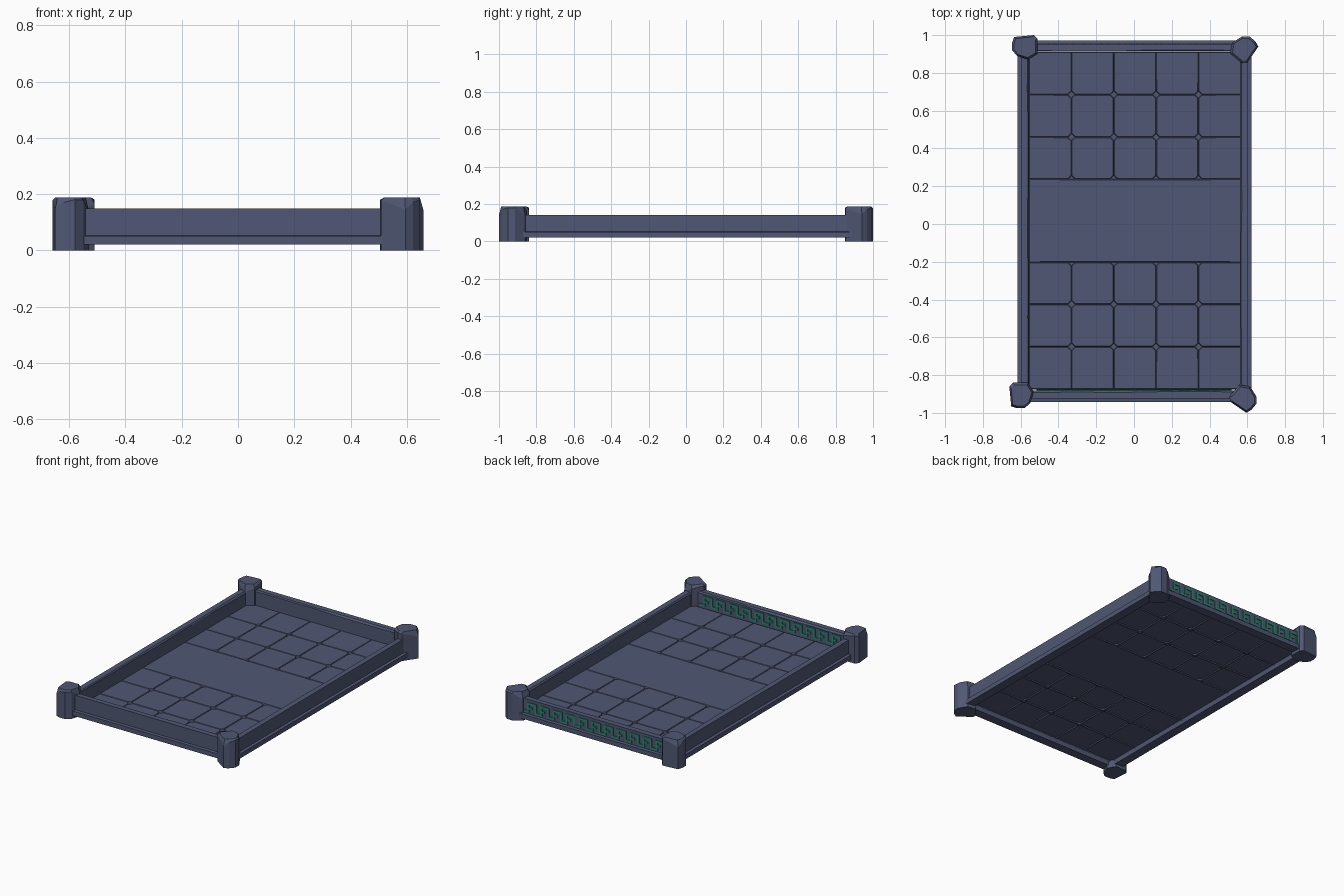
import bpy, bmesh, math, random
from mathutils import Matrix, Vector

if "Cube" in bpy.data.objects:
    bpy.data.objects.remove(bpy.data.objects["Cube"])

random.seed(4)

def material(name, rgb):
    m = bpy.data.materials.new(name)
    m.diffuse_color = (*rgb, 1)
    m.use_nodes = True
    m.node_tree.nodes["Principled BSDF"].inputs["Base Color"].default_value = m.diffuse_color
    return m

STONE = material("slate blue stone", (0.080, 0.097, 0.172))
GREEN = material("teal green inlay", (0.022, 0.240, 0.160))

def finish(name, bm, mat, fix=True):
    if fix:
        bmesh.ops.recalc_face_normals(bm, faces=bm.faces)
    me = bpy.data.meshes.new(name)
    bm.to_mesh(me)
    bm.free()
    me.materials.append(mat)
    ob = bpy.data.objects.new(name, me)
    bpy.context.collection.objects.link(ob)
    return ob

# Tiled floor: two 5 x 3 blocks of tiles around one plain middle panel
xs = [-0.555 + 0.224 * i for i in range(6)]
ys = [-0.875, -0.65, -0.425, -0.203, 0.238, 0.46, 0.685, 0.91]
bm = bmesh.new()
grid = [[bm.verts.new((x, y, 0.044)) for x in xs] for y in ys]
for j in range(7):
    if j == 3:
        bm.faces.new(grid[j] + grid[j + 1][::-1])
        continue
    for i in range(5):
        bm.faces.new((grid[j][i], grid[j][i + 1], grid[j + 1][i + 1], grid[j + 1][i]))
inner = [v for row in grid[1:-1] for v in row[1:-1]]
bmesh.ops.bevel(bm, geom=inner, offset=0.018, segments=1, affect='VERTICES')
tiles = [f for f in bm.faces if f.calc_area() > 0.01]
bmesh.ops.inset_individual(bm, faces=tiles, thickness=0.004, depth=0.007)
finish("tiled_floor", bm, STONE, fix=False)

# Walls: stepped section with a low outer ledge and a slightly worn top edge
def wall(name, length, height, location, angle):
    section = [(0, 0.02), (-0.06, 0.02), (-0.06, 0.05), (-0.042, 0.053),
               (-0.042, height), (-0.006, height), (0, height - 0.008)]
    steps = 9
    bm = bmesh.new()
    rings = []
    for s in range(steps + 1):
        x = -length / 2 + length * s / steps
        wear = random.uniform(-0.004, 0.002)
        rings.append([bm.verts.new((x, y + (wear if k == 5 else 0), z + (wear if k == 6 else 0)))
                      for k, (y, z) in enumerate(section)])
    n = len(section)
    for a, b in zip(rings, rings[1:]):
        for k in range(n):
            bm.faces.new((a[k], b[k], b[(k + 1) % n], a[(k + 1) % n]))
    bm.faces.new(rings[0])
    bm.faces.new(rings[-1])
    ob = finish(name, bm, STONE)
    ob.location = location
    ob.rotation_euler.z = angle

wall("front_wall", 1.12, 0.148, (0.0, -0.882, 0), 0)
wall("back_wall", 1.12, 0.148, (0.0, 0.912, 0), math.pi)
wall("right_wall", 1.80, 0.142, (0.562, 0.01, 0), math.pi / 2)
wall("left_wall", 1.80, 0.142, (-0.556, 0.01, 0), -math.pi / 2)

# Greek key inlay on the faces that look toward the back
def key_inlay(name, y):
    bm = bmesh.new()
    count, left, z0, z1, t = 11, -0.515, 0.062, 0.130, 0.013
    w = 1.03 / count
    def bar(xa, xb, za, zb):
        m = Matrix.Translation(((xa + xb) / 2, y, (za + zb) / 2)) @ Matrix.Diagonal(
            (xb - xa, 0.008, zb - za, 1))
        bmesh.ops.create_cube(bm, size=1, matrix=m)
    for i in range(count):
        x = left + i * w
        mid = z0 + 0.024
        bar(x, x + t, z0, z1)                              # rising stroke
        bar(x + t, x + 0.066, z1 - t, z1)                  # top stroke
        bar(x + 0.066 - t, x + 0.066, z0, z1 - t)          # falling stroke
        bar(x + 0.032, x + 0.066 - t, mid, mid + t)        # inner hook
        bar(x + 0.066, x + w, z0, z0 + t)                  # link to next
    finish(name, bm, GREEN)

key_inlay("front_wall_key_inlay", -0.880)
key_inlay("back_wall_key_inlay", 0.955)

# Corner posts: one rough eight-sided block, turned differently at each corner
outline = [(-0.055, 0.05), (0.05, 0.06), (0.07, 0.04), (0.07, -0.04),
           (0.02, -0.07), (-0.04, -0.05), (-0.065, -0.02), (-0.065, 0.02)]
shoulder = [0.145, 0.178, 0.180, 0.165, 0.140, 0.178, 0.180, 0.170]

def post(name, x, y, degrees):
    bm = bmesh.new()
    low = [bm.verts.new((px, py, 0)) for px, py in outline]
    mid = [bm.verts.new((px, py, z)) for (px, py), z in zip(outline, shoulder)]
    top = [bm.verts.new((px * 0.84, py * 0.84, 0.187)) for px, py in outline]
    for a, b in ((low, mid), (mid, top)):
        for k in range(8):
            m = (k + 1) % 8
            bm.faces.new((a[k], a[m], b[m], b[k]))
    bm.faces.new(low)
    bm.faces.new(top)
    ob = finish(name, bm, STONE)
    ob.location = (x, y, 0)
    ob.rotation_euler.z = math.radians(degrees)

post("back_left_post", -0.58, 0.94, 0)
post("back_right_post", 0.585, 0.93, -130)
post("front_left_post", -0.60, -0.91, 90)
post("front_right_post", 0.585, -0.926, 140)
